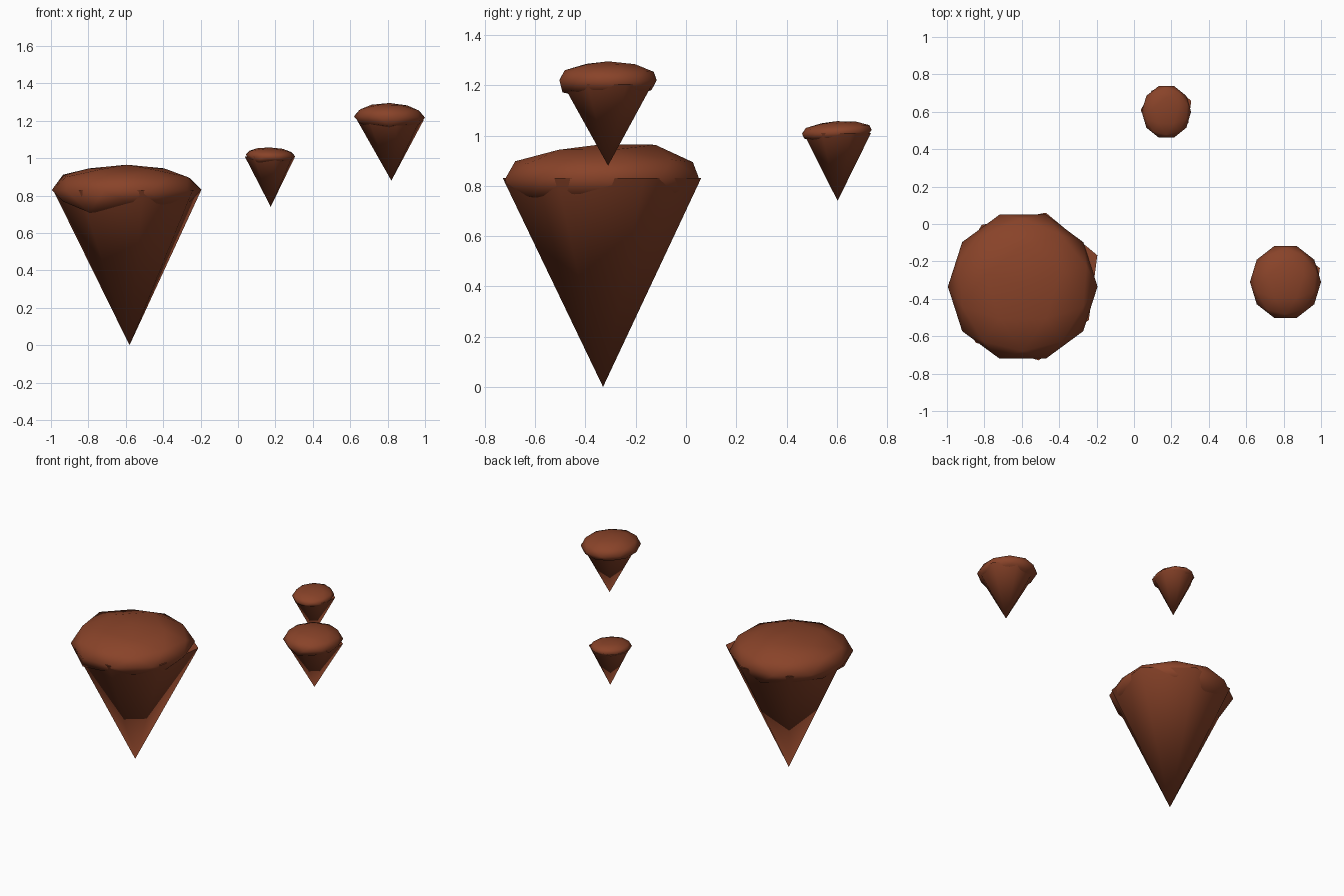
import bpy
import bmesh
from math import sin, cos, radians, tau
from mathutils import Matrix, Vector

cube = bpy.data.objects.get("Cube")
if cube:
    bpy.data.objects.remove(cube)

# Single earthy brown for every rock
brown = bpy.data.materials.new("earth brown")
brown.use_nodes = True
colour = (0.25, 0.056, 0.022, 1)
brown.diffuse_color = colour
bsdf = next(n for n in brown.node_tree.nodes if n.type == 'BSDF_PRINCIPLED')
bsdf.inputs["Base Color"].default_value = colour
bsdf.inputs["Roughness"].default_value = 0.9


def finish(bm, name, angle):
    bmesh.ops.recalc_face_normals(bm, faces=bm.faces)
    mesh = bpy.data.meshes.new(name)
    bm.to_mesh(mesh)
    bm.free()
    mesh.materials.append(brown)
    obj = bpy.data.objects.new(name, mesh)
    bpy.context.collection.objects.link(obj)
    bpy.ops.object.select_all(action='DESELECT')
    obj.select_set(True)
    bpy.context.view_layer.objects.active = obj
    bpy.ops.object.shade_smooth_by_angle(angle=radians(angle))


def rock_cone(name, apex, rim_z, radius):
    """Seven-sided point hanging below the cap, slightly uneven at the rim."""
    bm = bmesh.new()
    tip = bm.verts.new(apex)
    stretch = (1.03, 1, 0.99, 1.01, 1, 1, 0.95)
    rim = []
    for i, s in enumerate(stretch):
        a = radians(23) + tau * i / len(stretch)
        rim.append(bm.verts.new((apex[0] + radius * s * cos(a),
                                 apex[1] + radius * s * sin(a), rim_z)))
    for i, v in enumerate(rim):
        bm.faces.new((tip, rim[(i + 1) % len(rim)], v))
    bm.faces.new(rim)
    finish(bm, name, 60)


def rock_cap(name, centre, size, lean, dents):
    """Flattened boulder top; lean tilts it and dents move the nearest point."""
    bm = bmesh.new()
    bmesh.ops.create_icosphere(bm, subdivisions=2, radius=1)
    bmesh.ops.rotate(bm, verts=bm.verts, matrix=Matrix.Rotation(radians(18), 3, 'Z'))
    for direction, shift in dents:
        target = Vector(direction).normalized()
        near = min(bm.verts, key=lambda v: (v.co - target).length)
        near.co += Vector(shift)
    for v in bm.verts:
        x, y, z = v.co
        v.co = (centre[0] + size[0] * x, centre[1] + size[1] * y,
                centre[2] + size[2] * (z + lean[0] * x + lean[1] * y))
    finish(bm, name, 80)


# Large rock
rock_cone("large_rock_point", (-0.58, -0.33, 0), 0.83, 0.405)
rock_cap("large_rock_cap", (-0.595, -0.335, 0.83), (0.4, 0.405, 0.135), (0, 0.03),
         [((-0.5, -0.69, -0.53), (0, 0, -0.35)),
          ((0, 0.85, -0.53), (0, 0, -0.2)),
          ((-0.8, 0.26, 0.5), (0, 0, 0.15)),
          ((0.3, 0.43, 0.85), (0, 0, 0.12))])

# Medium rock
rock_cone("medium_rock_point", (0.82, -0.31, 0.88), 1.205, 0.183)
rock_cap("medium_rock_cap", (0.81, -0.31, 1.22), (0.19, 0.203, 0.075), (-0.05, 0),
         [((0, -0.85, -0.53), (0, 0, -0.2))])

# Small rock
rock_cone("small_rock_point", (0.175, 0.603, 0.74), 1.01, 0.138)
rock_cap("small_rock_cap", (0.173, 0.6, 1.015), (0.132, 0.145, 0.042), (-0.1, 0.2),
         [((-0.5, -0.69, -0.53), (0, 0, -0.3))])
